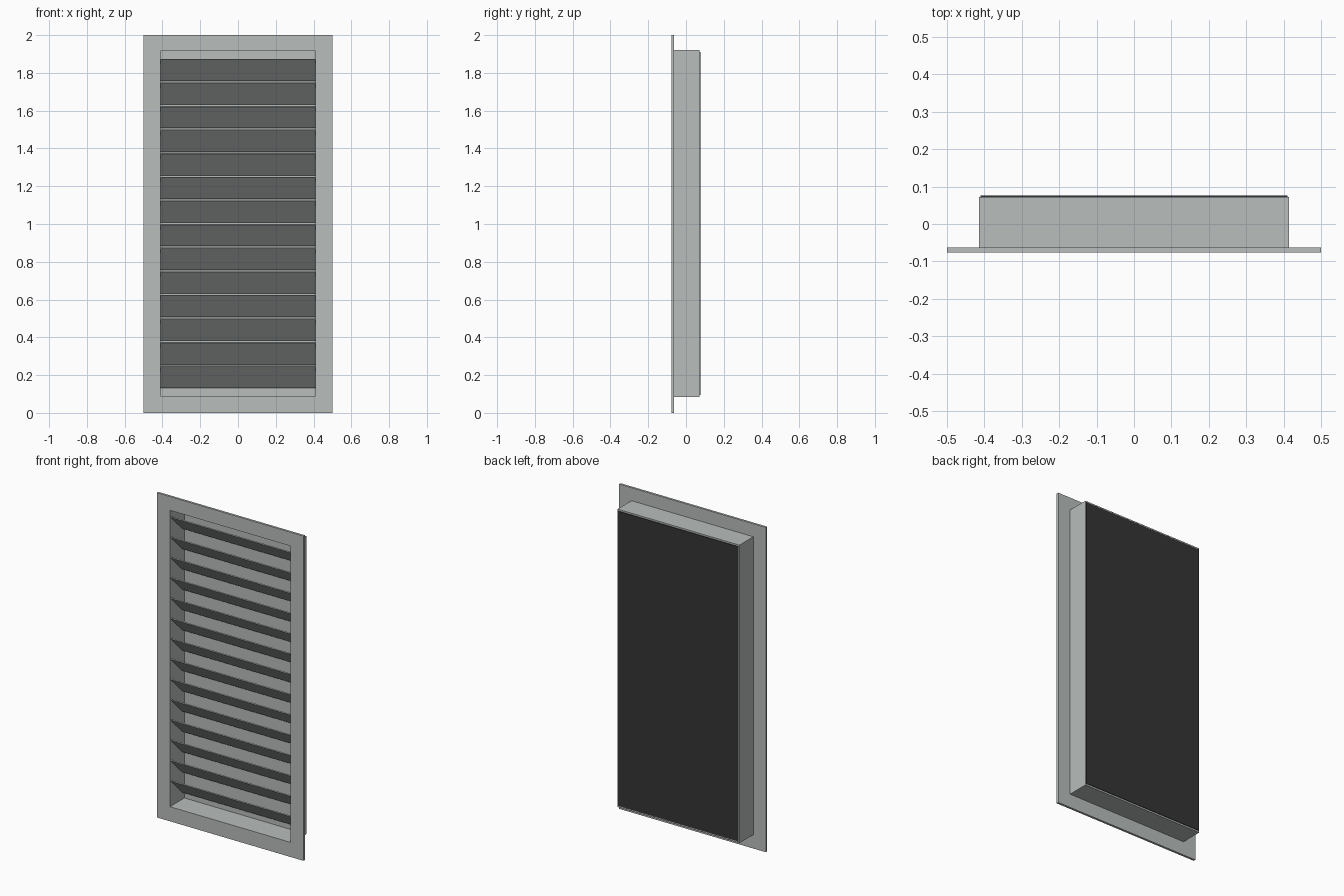
import bpy, bmesh, math
from mathutils import Matrix, Vector

if "Cube" in bpy.data.objects:
    bpy.data.objects.remove(bpy.data.objects["Cube"])


def material(name, rgb):
    m = bpy.data.materials.new(name)
    m.diffuse_color = (*rgb, 1.0)
    m.use_nodes = True
    m.node_tree.nodes["Principled BSDF"].inputs["Base Color"].default_value = m.diffuse_color
    return m


GREY = material("light grey metal", (0.48, 0.51, 0.50))
BLACK = material("black screen", (0.036, 0.036, 0.036))


def add_box(bm, lo, hi):
    lo, hi = Vector(lo), Vector(hi)
    mat = Matrix.Translation((lo + hi) / 2) @ Matrix.Diagonal((*(hi - lo), 1))
    bmesh.ops.create_cube(bm, size=1, matrix=mat)


def finish(bm, name, mat):
    bmesh.ops.recalc_face_normals(bm, faces=bm.faces)
    me = bpy.data.meshes.new(name)
    bm.to_mesh(me)
    bm.free()
    me.materials.append(mat)
    ob = bpy.data.objects.new(name, me)
    bpy.context.collection.objects.link(ob)
    return ob


def ring(name, outer, inner, y0, y1):
    """Rectangular tube along y; outer and inner are (half width, z low, z high)."""
    bm = bmesh.new()
    loops = []
    for (w, a, b), y in ((outer, y0), (outer, y1), (inner, y1), (inner, y0)):
        loops.append([bm.verts.new(p) for p in
                      ((-w, y, a), (w, y, a), (w, y, b), (-w, y, b))])
    for i in range(4):
        p, q = loops[i], loops[(i + 1) % 4]
        for k in range(4):
            n = (k + 1) % 4
            bm.faces.new((p[k], p[n], q[n], q[k]))
    return finish(bm, name, GREY)


OPENING = (0.41, 0.09, 1.915)

# Front flange and the casing sleeve behind it
ring("front_flange", (0.5, 0.0, 2.0), OPENING, -0.0765, -0.0625)
ring("casing", (0.415, 0.085, 1.92), OPENING, -0.0625, 0.0725)

# Closed back of the casing
bm = bmesh.new()
add_box(bm, (-0.41, 0.064, 0.09), (0.41, 0.0722, 1.915))
finish(bm, "back_wall", GREY)

# Dark screen on the rear
bm = bmesh.new()
add_box(bm, (-0.41, 0.0725, 0.095), (0.41, 0.0765, 1.91))
finish(bm, "rear_screen", BLACK)

# Slanted blades: upper edge at the front, lower edge at the back
bm = bmesh.new()
for i in range(14):
    mat = (Matrix.Translation((0, -0.012, 0.191 + 0.125 * i))
           @ Matrix.Rotation(math.radians(-45), 4, 'X')
           @ Matrix.Diagonal((0.82, 0.16, 0.006, 1)))
    bmesh.ops.create_cube(bm, size=1, matrix=mat)
finish(bm, "louver_blades", GREY)
